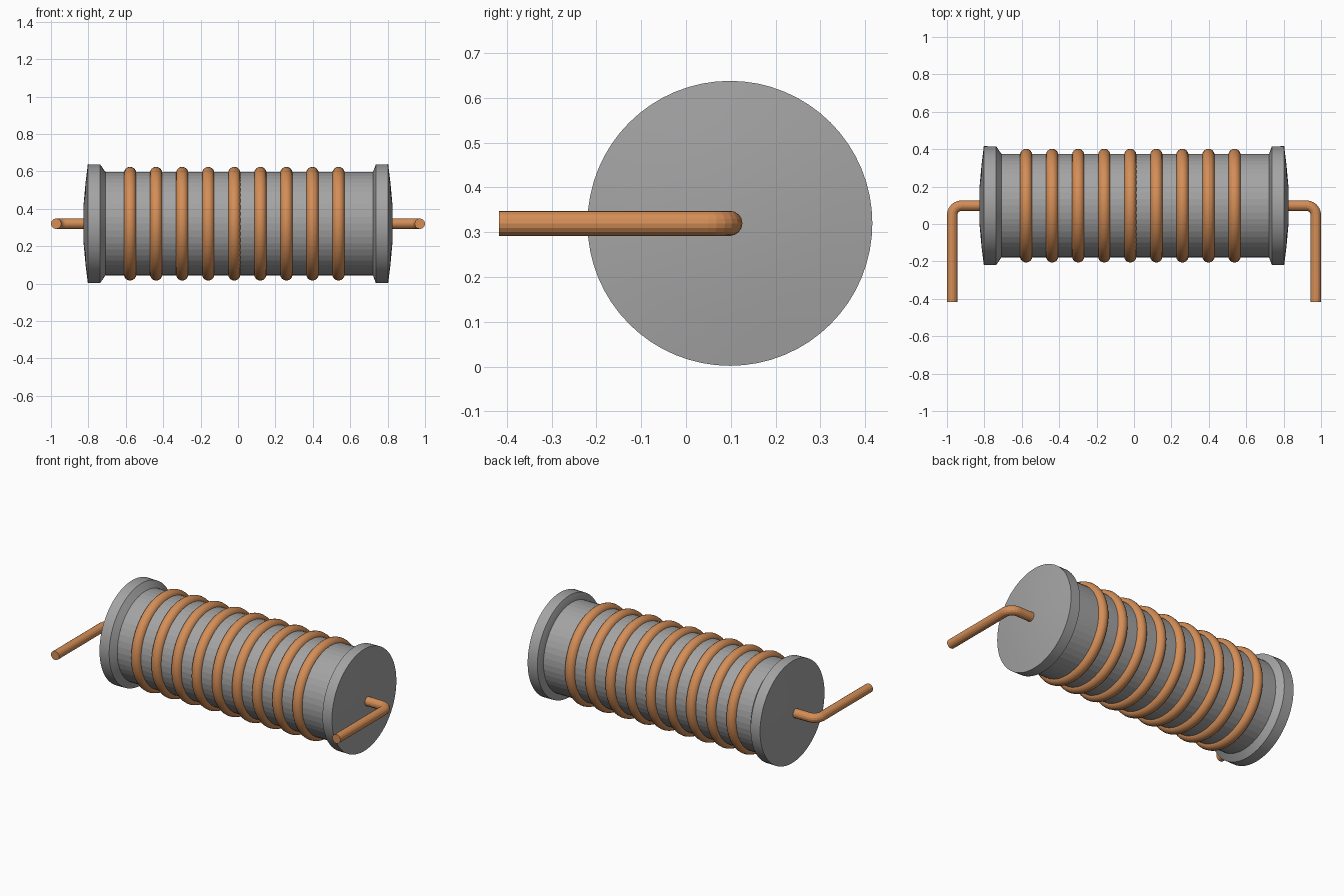
import bpy, bmesh, math
from mathutils import Matrix, Vector

if "Cube" in bpy.data.objects:
    bpy.data.objects.remove(bpy.data.objects["Cube"])

YC, ZC = 0.098, 0.32          # coil axis, running along x
CENTRE = Vector((0, YC, ZC))


def material(name, color):
    m = bpy.data.materials.new(name)
    m.diffuse_color = (*color, 1)
    return m


copper = material("copper", (0.66, 0.27, 0.095))
ferrite = material("dark_grey", (0.25, 0.25, 0.25))
ferrite.diffuse_color = (0.37, 0.37, 0.37, 1)


def finish(ob, mat, angle=30):
    ob.data.materials.append(mat)
    bpy.ops.object.select_all(action='DESELECT')
    ob.select_set(True)
    bpy.context.view_layer.objects.active = ob
    bpy.ops.object.shade_smooth_by_angle(angle=math.radians(angle))


def lathe(name, profile, steps=64, angle=30):
    """Spin (x, radius) points around the coil axis."""
    bm = bmesh.new()
    verts = [bm.verts.new((x, 0, r)) for x, r in profile]
    edges = [bm.edges.new(p) for p in zip(verts, verts[1:])]
    bmesh.ops.spin(bm, geom=verts + edges, cent=(0, 0, 0), axis=(1, 0, 0),
                   angle=2 * math.pi, steps=steps)
    bmesh.ops.remove_doubles(bm, verts=bm.verts, dist=1e-5)
    bmesh.ops.recalc_face_normals(bm, faces=bm.faces)
    bm.transform(Matrix.Translation(CENTRE))
    me = bpy.data.meshes.new(name)
    bm.to_mesh(me)
    bm.free()
    ob = bpy.data.objects.new(name, me)
    bpy.context.collection.objects.link(ob)
    finish(ob, ferrite, angle)


def lead(name, side):
    """Wire leaving the cap, bending forward to the front."""
    bend, px, steps = 0.05, 0.972, 6
    pts = [(0.79, 0)]
    for i in range(steps + 1):
        a = math.pi / 2 * i / steps
        pts.append((px - bend + bend * math.sin(a), -bend + bend * math.cos(a)))
    pts.append((px, -0.417 - YC))
    cu = bpy.data.curves.new(name, 'CURVE')
    cu.dimensions = '3D'
    cu.bevel_depth = 0.028
    cu.bevel_resolution = 6
    cu.use_fill_caps = True
    sp = cu.splines.new('POLY')
    sp.points.add(len(pts) - 1)
    for p, (x, y) in zip(sp.points, pts):
        p.co = (side * x, YC + y, ZC, 1)
    ob = bpy.data.objects.new(name, cu)
    bpy.context.collection.objects.link(ob)
    bpy.ops.object.select_all(action='DESELECT')
    ob.select_set(True)
    bpy.context.view_layer.objects.active = ob
    bpy.ops.object.convert(target='MESH')
    finish(bpy.context.object, copper, 5)


# core rod, faceted
lathe("core", [(-0.76, 0), (-0.76, 0.277), (0.76, 0.277), (0.76, 0)], 48, 2)

# domed end caps with a sloped inner shoulder, and the wire leads
for label, s, shoulder in (("left", -1, 0.709), ("right", 1, 0.722)):
    cap = [(shoulder, 0), (shoulder, 0.277), (0.737, 0.317), (0.803, 0.318),
           (0.815, 0.22), (0.825, 0.11), (0.828, 0)]
    lathe(label + "_end_cap", [(s * x, r) for x, r in cap])
    lead(label + "_wire_lead", s)

# copper winding rings
for i in range(9):
    bpy.ops.mesh.primitive_torus_add(
        major_segments=64, minor_segments=16, major_radius=0.271, minor_radius=0.033,
        location=(-0.577 + 0.1393 * i, YC, ZC), rotation=(0, math.pi / 2, 0))
    ring = bpy.context.object
    ring.name = f"winding_ring_{i + 1}"
    finish(ring, copper, 60)

for m in bpy.data.materials:
    if m.users and not m.is_grease_pencil:
        m.use_nodes = True
        m.node_tree.nodes["Principled BSDF"].inputs["Base Color"].default_value = m.diffuse_color
